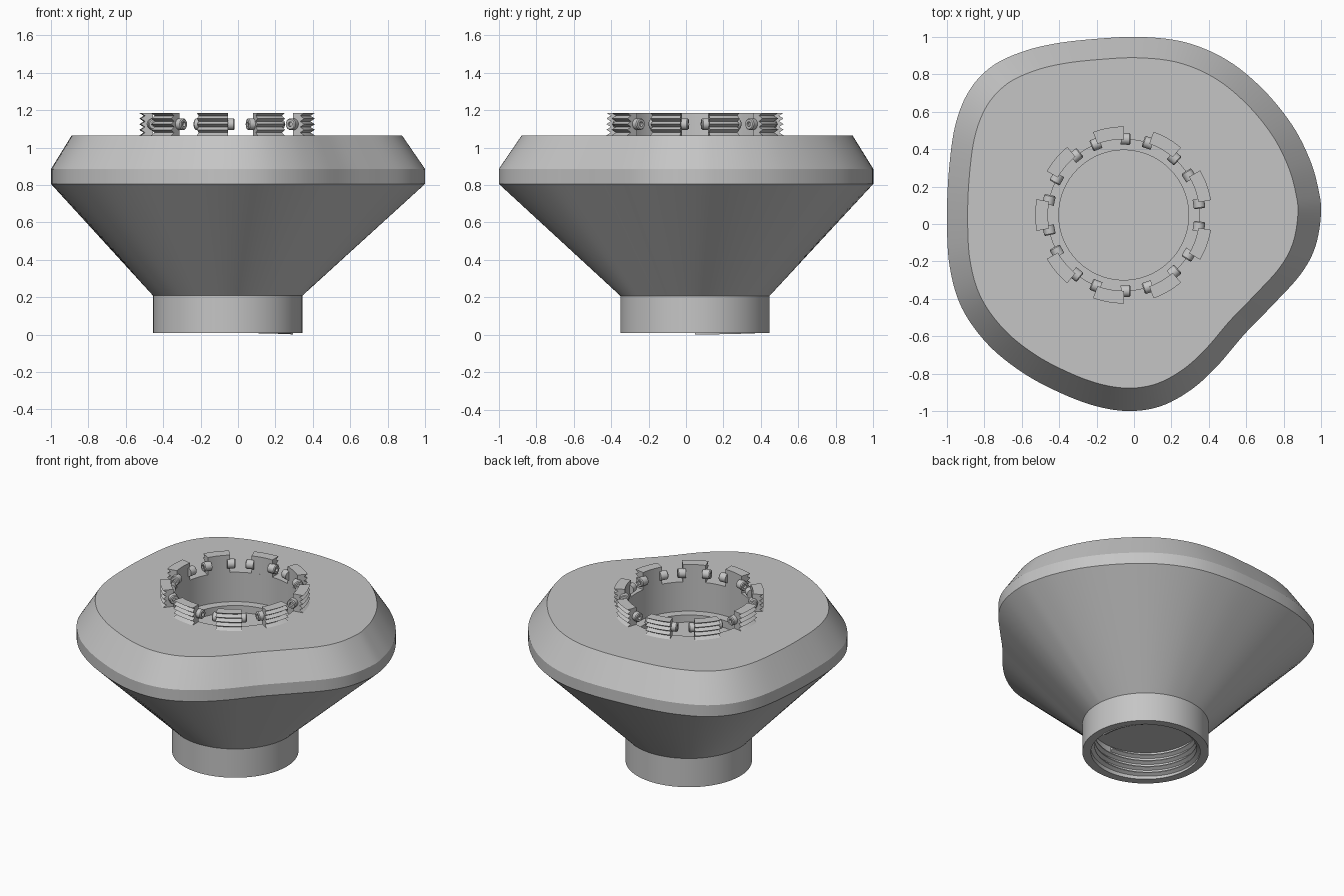
import bpy, bmesh, math
from mathutils import Vector, Matrix

cube = bpy.data.objects.get("Cube")
if cube:
    bpy.data.objects.remove(cube, do_unlink=True)

CENTRE = Vector((-0.055, 0.048, 0))

grey = bpy.data.materials.new("plain grey")
grey.use_nodes = True
colour = (0.56, 0.56, 0.56, 1)
grey.diffuse_color = colour
grey.node_tree.nodes["Principled BSDF"].inputs["Base Color"].default_value = colour


def loft(name, rings, matrix=None):
    """Skin a list of equal closed rings and cap both ends."""
    bm = bmesh.new()
    loops = [[bm.verts.new(p) for p in ring] for ring in rings]
    count = len(loops[0])
    for a, b in zip(loops, loops[1:]):
        for i in range(count):
            j = (i + 1) % count
            bm.faces.new((a[i], a[j], b[j], b[i]))
    bm.faces.new(loops[0])
    bm.faces.new(loops[-1])
    bmesh.ops.recalc_face_normals(bm, faces=bm.faces)
    mesh = bpy.data.meshes.new(name)
    bm.to_mesh(mesh)
    bm.free()
    mesh.materials.append(grey)
    obj = bpy.data.objects.new(name, mesh)
    obj.matrix_world = Matrix.Translation(CENTRE) @ (matrix or Matrix())
    bpy.context.collection.objects.link(obj)
    bpy.ops.object.select_all(action='DESELECT')
    obj.select_set(True)
    bpy.context.view_layer.objects.active = obj
    bpy.ops.object.shade_smooth_by_angle(angle=math.radians(25))
    return obj


def polar(r, angle, z):
    return Vector((r * math.cos(angle), r * math.sin(angle), z))


def smooth_loop(points, steps):
    """Closed Catmull-Rom curve through the points."""
    n, out = len(points), []
    for i in range(n):
        a, b, c, d = (points[(i + k) % n] for k in (-1, 0, 1, 2))
        for s in range(steps):
            t = s / steps
            out.append(0.5 * (2 * b + (c - a) * t + (2 * a - 5 * b + 4 * c - d) * t ** 2
                              + (3 * b - a - 3 * c + d) * t ** 3))
    return out


# Rounded irregular outline of the head
outline = [
    (1, 0.06), (0.985, 0.19), (0.94, 0.345), (0.845, 0.53), (0.69, 0.72), (0.5, 0.875),
    (0.28, 0.97), (0.04, 1), (-0.2, 0.99), (-0.42, 0.965), (-0.6, 0.92), (-0.76, 0.843),
    (-0.88, 0.715), (-0.955, 0.53), (-0.99, 0.28), (-1, 0.02), (-0.985, -0.23),
    (-0.92, -0.45), (-0.78, -0.645), (-0.595, -0.795), (-0.4, -0.9), (-0.21, -0.972),
    (-0.03, -1), (0.14, -0.975), (0.3, -0.89), (0.44, -0.765), (0.59, -0.59),
    (0.74, -0.435), (0.89, -0.27), (0.97, -0.12)]
outline = smooth_loop([Vector((x, y, 0)) - CENTRE for x, y in outline], 6)


def shaped(scale, z):
    return [Vector((p.x * scale, p.y * scale, z)) for p in outline]


def circle(r, z):
    return [polar(r, math.atan2(p.y, p.x), z) for p in outline]


# Body: upper socket, bevelled head, funnel, neck and lower socket
loft("body", [
    circle(0.347, 0.81), circle(0.347, 0.86), circle(0.405, 0.86), circle(0.405, 1.065),
    shaped(0.883, 1.065), shaped(1, 0.885), shaped(1, 0.806),
    circle(0.399, 0.208), circle(0.399, 0.008), circle(0.345, 0.008), circle(0.345, 0.2)])

# Helical thread in the lower socket
PITCH, TURNS, STEPS = 0.043, 3.75, 64
thread = []
for i in range(int(TURNS * STEPS) + 1):
    angle = i / STEPS * math.tau
    z = 0.018 + PITCH * i / STEPS
    thread.append([polar(0.35, angle, z - 0.018), polar(0.322, angle, z - 0.003),
                   polar(0.322, angle, z + 0.003), polar(0.35, angle, z + 0.018)])
loft("neck_thread", thread)

# Ridged clips round the socket, each with a hollow-ended pin at both ends
LOW, HIGH, TEETH = 1.065, 1.185, 4
section = [(0.405, HIGH), (0.405, LOW)]
for i in range(TEETH * 2 + 1):
    section.append((0.473 if i % 2 == 0 else 0.449, LOW + (HIGH - LOW) * i / (TEETH * 2)))

for k in range(9):
    middle = math.radians(180 + 40 * k)
    angles = [middle + math.radians(10.3) * t / 6 for t in range(-6, 7)]
    loft(f"clip_{k + 1}", [[polar(r, a, z) for r, z in section] for a in angles])
    for side in (-1, 1):
        a = middle + side * math.radians(11.5)
        place = (Matrix.Translation(polar(0.407, a, 1.125)) @ Matrix.Rotation(a, 4, 'Z')
                 @ Matrix.Rotation(-side * math.pi / 2, 4, 'X'))
        profile = [(0.031, -0.026), (0.031, 0.02), (0.026, 0.026), (0.013, 0.026), (0.013, 0.01)]
        loft(f"pin_{k + 1}_{'end' if side > 0 else 'start'}",
             [[polar(r, math.tau * s / 20, z) for s in range(20)] for r, z in profile], place)
